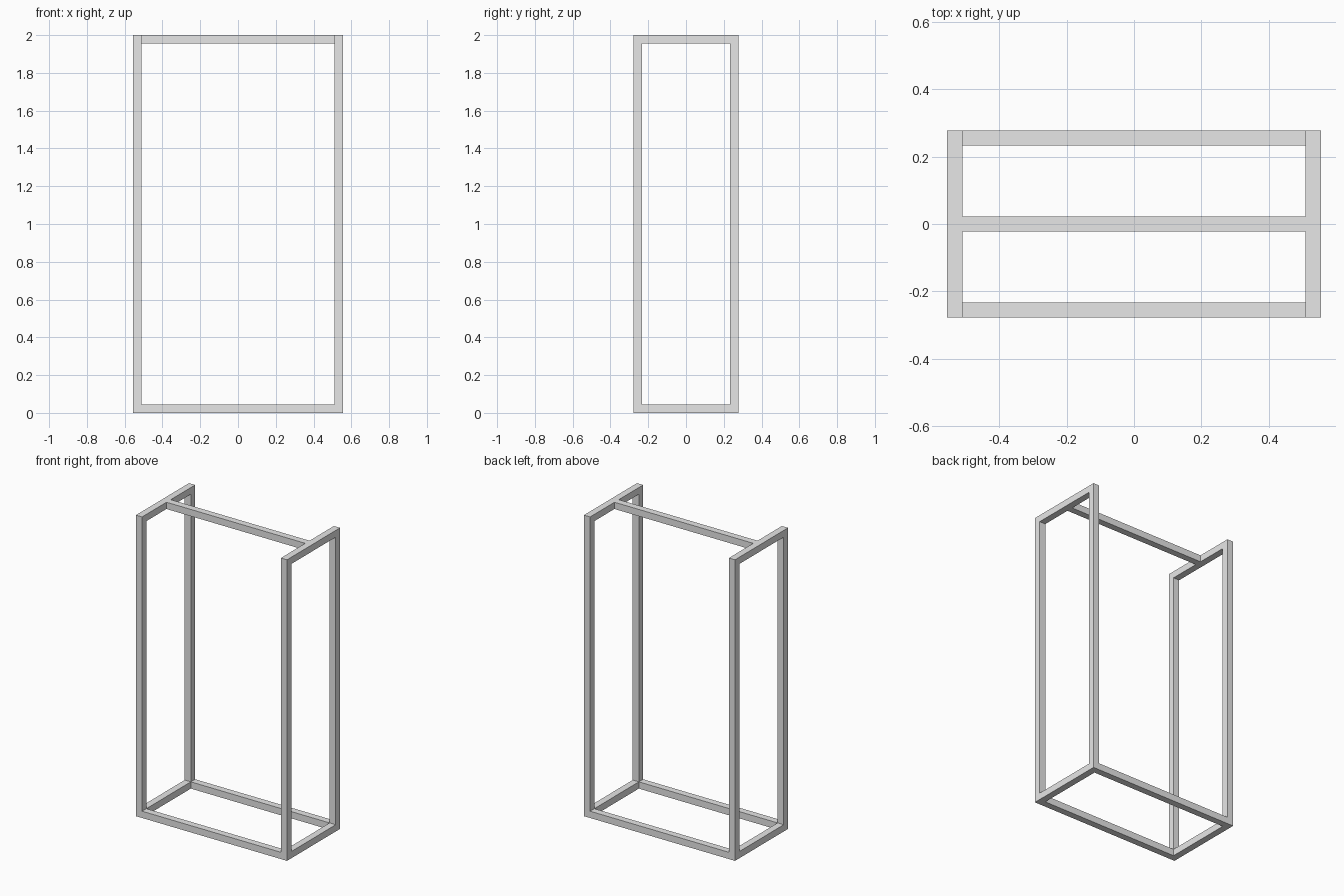
import bpy
import bmesh
from mathutils import Vector

cube = bpy.data.objects.get("Cube")
if cube:
    bpy.data.objects.remove(cube, do_unlink=True)

HALF_X, HALF_Y, HEIGHT = 0.555, 0.278, 2.0
BAR = 0.045  # square bar thickness

steel = bpy.data.materials.new("light grey steel")
steel.use_nodes = True
grey = (0.8, 0.8, 0.8, 1)
steel.diffuse_color = grey
steel.node_tree.nodes["Principled BSDF"].inputs["Base Color"].default_value = grey


def finish(name, bm):
    bmesh.ops.recalc_face_normals(bm, faces=bm.faces)
    mesh = bpy.data.meshes.new(name)
    bm.to_mesh(mesh)
    bm.free()
    mesh.materials.append(steel)
    obj = bpy.data.objects.new(name, mesh)
    bpy.context.collection.objects.link(obj)


def side_frame(name, x):
    """Upright rectangular loop of square bar, starting at x."""
    bm = bmesh.new()

    def ring(inset):
        y, low, high = HALF_Y - inset, inset, HEIGHT - inset
        corners = ((-y, low), (y, low), (y, high), (-y, high))
        return [bm.verts.new((x, cy, cz)) for cy, cz in corners]

    outer, inner = ring(0), ring(BAR)
    for i in range(4):
        j = (i + 1) % 4
        bm.faces.new((outer[i], outer[j], inner[j], inner[i]))
    result = bmesh.ops.extrude_face_region(bm, geom=bm.faces[:])
    verts = [v for v in result["geom"] if isinstance(v, bmesh.types.BMVert)]
    bmesh.ops.translate(bm, verts=verts, vec=Vector((BAR, 0, 0)))
    finish(name, bm)


def rail(name, y, z):
    """Square bar spanning between the two side frames."""
    bm = bmesh.new()
    bmesh.ops.create_cube(bm, size=1)
    bmesh.ops.scale(bm, verts=bm.verts, vec=(2 * (HALF_X - BAR), BAR, BAR))
    bmesh.ops.translate(bm, verts=bm.verts, vec=(0, y, z))
    finish(name, bm)


# Two upright end loops
side_frame("right_side_frame", -HALF_X)
side_frame("left_side_frame", HALF_X - BAR)

# Base rails and the central hanging rail
rail("front_base_rail", -HALF_Y + BAR / 2, BAR / 2)
rail("back_base_rail", HALF_Y - BAR / 2, BAR / 2)
rail("top_hanging_rail", 0, HEIGHT - BAR / 2)
